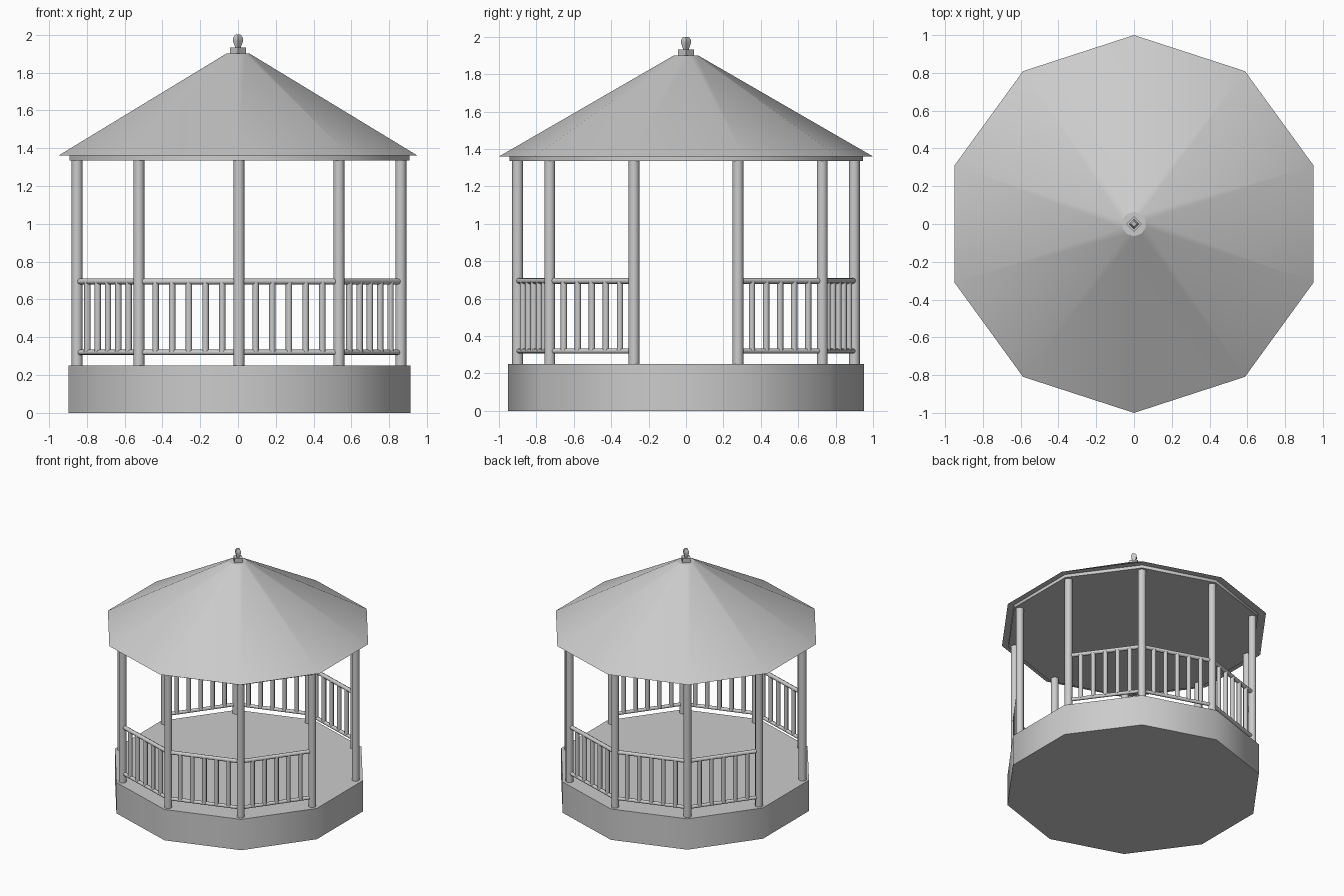
import bpy
import math
from mathutils import Vector

old = bpy.data.objects.get("Cube")
if old:
    bpy.data.objects.remove(old, do_unlink=True)

SIDES = 10
POST_RING = 0.9
FLOOR, CEILING = 0.25, 1.335

grey = bpy.data.materials.new("pale_grey")
grey.use_nodes = True
colour = (0.6, 0.6, 0.6, 1)
grey.diffuse_color = colour
grey.node_tree.nodes["Principled BSDF"].inputs["Base Color"].default_value = colour


def finish(obj, name, angle):
    obj.name = name
    obj.data.materials.append(grey)
    bpy.ops.object.shade_smooth_by_angle(angle=math.radians(angle))
    return obj


def lathe(name, profile, sides, angle, shift=0.0):
    """Turn (radius, height) points into a closed solid with a corner on the y axis."""
    verts, faces = [], []
    for r, z in profile:
        for i in range(sides):
            a = math.tau * i / sides + math.pi / 2
            verts.append((r * math.cos(a) + shift, r * math.sin(a), z))
    for k in range(len(profile) - 1):
        for i in range(sides):
            j = (i + 1) % sides
            faces.append((k * sides + i, k * sides + j,
                          (k + 1) * sides + j, (k + 1) * sides + i))
    faces.append(tuple(reversed(range(sides))))
    faces.append(tuple(range(len(verts) - sides, len(verts))))
    mesh = bpy.data.meshes.new(name)
    mesh.from_pydata(verts, [], faces)
    obj = bpy.data.objects.new(name, mesh)
    bpy.context.collection.objects.link(obj)
    bpy.ops.object.select_all(action="DESELECT")
    obj.select_set(True)
    bpy.context.view_layer.objects.active = obj
    return finish(obj, name, angle)


def rod(name, start, end, radius, sides):
    """Round bar between two points."""
    axis = end - start
    bpy.ops.mesh.primitive_cylinder_add(
        vertices=sides, radius=radius, depth=axis.length, location=(start + end) / 2,
        rotation=axis.to_track_quat("Z", "Y").to_euler())
    return finish(bpy.context.object, name, 60)


def corner(i, z):
    a = math.tau * i / SIDES + math.pi / 2
    return Vector((POST_RING * math.cos(a) + 0.005, POST_RING * math.sin(a), z))


# Platform, ceiling slab and roof
lathe("platform", [(0.952, 0), (0.952, FLOOR)], SIDES, 40, 0.008)
lathe("ceiling_slab", [(0.945, CEILING), (0.945, 1.362)], SIDES, 40, 0.008)
lathe("roof", [(1.0, 1.36), (0.065, 1.9)], SIDES, 25)

# Finial on the roof peak
lathe("finial_block", [(0.042, 1.885), (0.042, 1.933)], 4, 30)
lathe("finial_bulb", [(0.014, 1.93), (0.027, 1.968), (0.027, 1.982),
                      (0.014, 2.0)], 4, 30)

# Posts at every corner
for i in range(SIDES):
    rod("post", corner(i, FLOOR - 0.01), corner(i, CEILING + 0.01), 0.029, 12)

# Railings on every side except the two entrances facing left and right
for i in range(SIDES):
    if i in (2, 7):
        continue
    rod("bottom_rail", corner(i, 0.32), corner(i + 1, 0.32), 0.014, 8)
    rod("top_rail", corner(i, 0.695), corner(i + 1, 0.695), 0.016, 8)
    for k in range(1, 6):
        t = k / 6
        rod("baluster", corner(i, 0.32).lerp(corner(i + 1, 0.32), t),
            corner(i, 0.695).lerp(corner(i + 1, 0.695), t), 0.017, 8)
